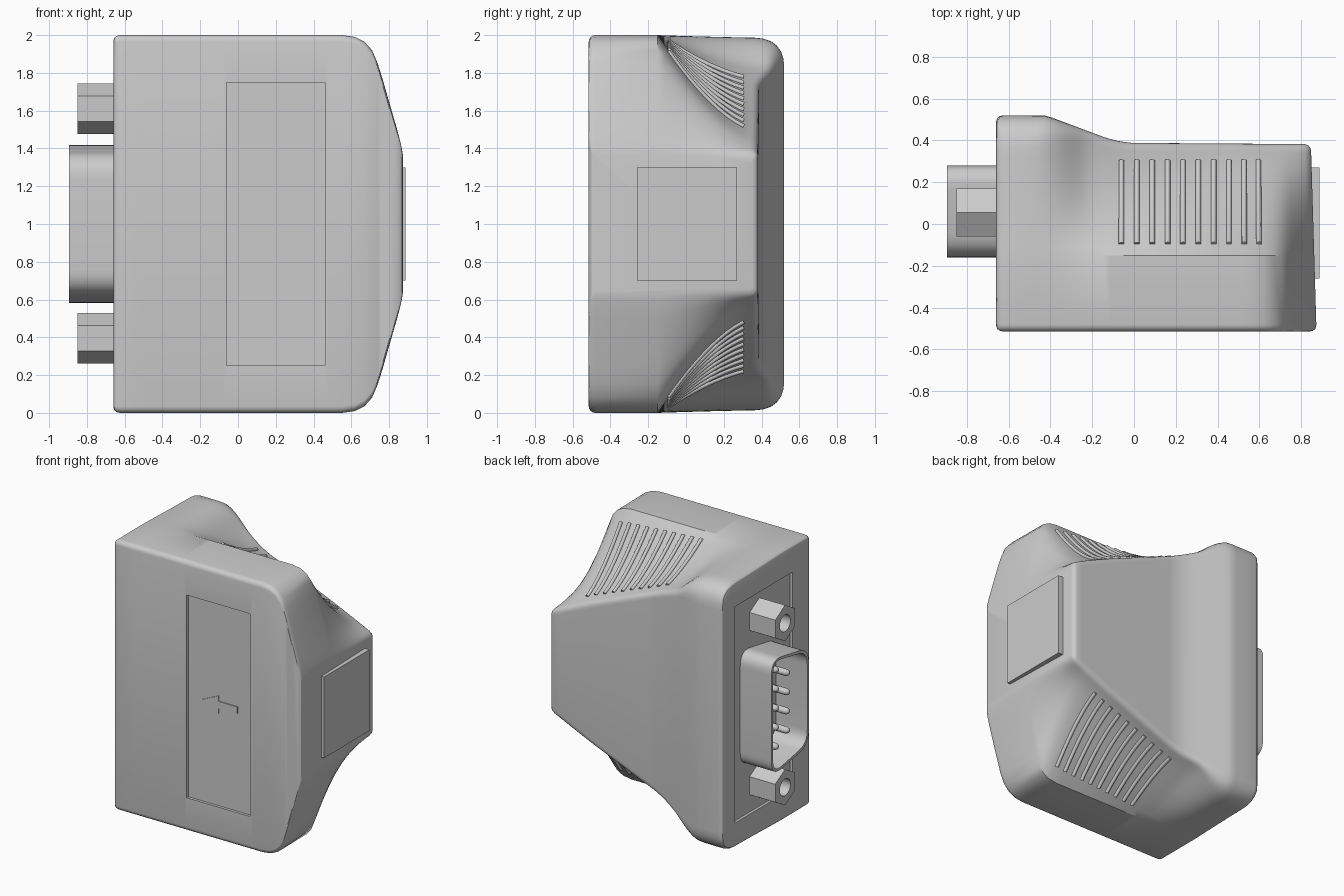
import bpy, bmesh, math
from mathutils import Vector

if "Cube" in bpy.data.objects:
    bpy.data.objects.remove(bpy.data.objects["Cube"])

grey = bpy.data.materials.new("plain_grey")
grey.use_nodes = True
grey.diffuse_color = (0.6, 0.6, 0.6, 1)
grey.node_tree.nodes["Principled BSDF"].inputs["Base Color"].default_value = (0.6, 0.6, 0.6, 1)


def make(name, bm):
    bmesh.ops.recalc_face_normals(bm, faces=bm.faces)
    me = bpy.data.meshes.new(name)
    bm.to_mesh(me)
    bm.free()
    ob = bpy.data.objects.new(name, me)
    bpy.context.collection.objects.link(ob)
    me.materials.append(grey)
    return ob


def activate(ob):
    bpy.ops.object.select_all(action='DESELECT')
    ob.select_set(True)
    bpy.context.view_layer.objects.active = ob


def smooth(ob, angle=30):
    activate(ob)
    bpy.ops.object.shade_smooth_by_angle(angle=math.radians(angle))


def loft(name, loops, caps=True):
    """Skin a list of closed loops that have equal point counts."""
    bm = bmesh.new()
    rings = [[bm.verts.new(p) for p in loop] for loop in loops]
    n = len(rings[0])
    pairs = list(zip(rings, rings[1:]))
    if caps:
        bm.faces.new(rings[0])
        bm.faces.new(rings[-1])
    else:
        pairs.append((rings[-1], rings[0]))
    for a, b in pairs:
        for i in range(n):
            j = (i + 1) % n
            bm.faces.new((a[i], a[j], b[j], b[i]))
    return make(name, bm)


def box(name, lo, hi):
    loop = [(lo[1], lo[2]), (hi[1], lo[2]), (hi[1], hi[2]), (lo[1], hi[2])]
    return loft(name, [[(x, y, z) for y, z in loop] for x in (lo[0], hi[0])])


def cut(ob, cutter):
    m = ob.modifiers.new("cut", 'BOOLEAN')
    m.operation, m.solver, m.object = 'DIFFERENCE', 'EXACT', cutter
    activate(ob)
    bpy.ops.object.modifier_apply(modifier="cut")
    bpy.data.objects.remove(cutter)


def lerp_table(table, x):
    if x <= table[0][0]:
        return table[0][1]
    for (x0, v0), (x1, v1) in zip(table, table[1:]):
        if x <= x1:
            return v0 + (v1 - v0) * (x - x0) / (x1 - x0)
    return table[-1][1]


# Housing rules: all heights are half widths around z = 1
FRONT, STEP = -0.515, -0.15
OUTLINE = [(0.55, 1), (0.62, 0.99), (0.67, 0.965), (0.71, 0.92),
           (0.74, 0.85), (0.765, 0.77), (0.872, 0.4)]
BACK = [(-0.43, 0.52), (-0.4, 0.512), (-0.15, 0.418), (-0.09, 0.4), (-0.02, 0.388), (0.87, 0.382)]


def widths(x):
    low = lerp_table(OUTLINE, x)
    s = min(max((x + 0.5) / 0.3, 0), 1)
    s = s * s * (3 - 2 * s)
    top = 0.985 + (0.38 + 0.41 * (0.87 - x) - 0.985) * s
    return low, min(low, top), s


def flank(x, y):
    low, top, _ = widths(x)
    t = min(max((y - STEP) / (lerp_table(BACK, x) - STEP), 0), 1)
    return low + (top - low) * (1 - (1 - t) ** 1.6)


def shear(x, y):
    return x - 0.03 * (y + 0.5) * min(max((x - 0.5) / 0.37, 0), 1)


def section(x, inset):
    low, top, s = widths(x)
    yb = lerp_table(BACK, x)
    r = 0.16 + (0.045 - 0.16) * s
    a, b = Vector((yb, top - r)), Vector((yb - r, flank(x, yb - r)))
    c = Vector((yb, top))
    half = [a * (1 - t) ** 2 + c * 2 * t * (1 - t) + b * t * t for t in (k / 6 for k in range(7))]
    for k in range(1, 13):
        y = b.x + (STEP - b.x) * k / 12
        half.append(Vector((y, flank(x, y))))
    q = 0.035
    for k in range(5):
        ang = math.pi / 2 * k / 4
        half.append(Vector((FRONT + q - q * math.sin(ang), low - q + q * math.cos(ang))))
    half = [Vector((min(max(p.x, FRONT + inset), yb - inset), p.y - inset)) for p in half]
    loop = [(p.x, p.y) for p in half] + [(p.x, -p.y) for p in reversed(half)]
    return [(shear(x, y), y, 1 + z) for y, z in loop]


stations = [(-0.66, 0.03), (-0.655, 0.014), (-0.645, 0.005), (-0.625, 0)]
stations += [(-0.5 + 0.035 * k, 0) for k in range(30)]
stations += [(x, 0) for x, _ in OUTLINE[:-1]]
stations += [(0.8, 0), (0.84, 0), (0.858, 0.005), (0.868, 0.014), (0.873, 0.03)]
body = loft("housing", [section(x, i) for x, i in sorted(stations)])

# Shallow recesses for the label and the connector
cut(body, box("label_cutter", (-0.06, -0.7, 0.25), (0.46, FRONT + 0.02, 1.75)))
cut(body, box("socket_cutter", (-0.8, -0.3, 0.2), (-0.64, 0.37, 1.8)))
smooth(body)

# Direction arrow in the label recess
arrow = [(0.05, 0), (0.19, 0.065), (0.19, 0.025), (0.345, 0.025),
         (0.345, -0.025), (0.19, -0.025), (0.19, -0.065)]
loft("arrow_plate", [[(x, y, 1 + z) for x, z in arrow] for y in (FRONT + 0.013, FRONT + 0.022)])

# Raised pad on the narrow end
box("end_pad", (0.8, -0.26, 0.7), (0.888, 0.27, 1.3))

# Grip ribs following both hollow flanks
for side in (1, -1):
    cu = bpy.data.curves.new("grip_ribs", 'CURVE')
    cu.dimensions = '3D'
    cu.bevel_depth, cu.bevel_resolution, cu.use_fill_caps = 0.013, 2, True
    for i in range(10):
        x = -0.06 + 0.0735 * i
        sp = cu.splines.new('POLY')
        sp.points.add(12)
        for k, p in enumerate(sp.points):
            y = -0.095 + 0.4 * k / 12
            p.co = (shear(x, y), y, 1 + side * (flank(x, y) + 0.003), 1)
        sp.use_smooth = True
    cu.materials.append(grey)
    ob = bpy.data.objects.new("upper_grip_ribs" if side > 0 else "lower_grip_ribs", cu)
    bpy.context.collection.objects.link(ob)


# Connector shell: a rounded trapezoid tube
def d_loop(x, d):
    corners = [(0.28, 0.435), (-0.16, 0.36), (-0.16, -0.36), (0.28, -0.435)]
    pts = [Vector((y - d * math.copysign(1, y), z - d * math.copysign(1, z))) for y, z in corners]
    r, out = 0.12 - d, []
    for i, c in enumerate(pts):
        a = c + (pts[i - 1] - c).normalized() * r
        b = c + (pts[(i + 1) % 4] - c).normalized() * r
        for k in range(9):
            t = k / 8
            e = a * (1 - t) ** 2 + c * 2 * t * (1 - t) + b * t * t
            out.append((x, e.x, 1 + e.y))
    return out


shell = loft("connector_shell", [d_loop(-0.63, 0), d_loop(-0.895, 0),
                                 d_loop(-0.895, 0.02), d_loop(-0.63, 0.02)], caps=False)
smooth(shell)


def ring(x, y, z, r, n):
    # the first point lies straight up, so a hexagon points along z
    return [(x, y + r * math.sin(2 * math.pi * k / n), z + r * math.cos(2 * math.pi * k / n))
            for k in range(n)]


# Two staggered rows of pins
for count, y in ((5, 0.125), (4, -0.005)):
    for k in range(count):
        z = 1 + 0.142 * (k - (count - 1) / 2)
        pin = loft("pin", [ring(x, y, z, r, 12) for x, r in
                           ((-0.62, 0.024), (-0.82, 0.024), (-0.835, 0.018), (-0.842, 0.008))])
        smooth(pin, 50)

# Hexagonal jack posts with a bored hole
for name, z in (("upper_jack_post", 1.61), ("lower_jack_post", 0.395)):
    post = loft(name, [ring(x, 0.055, z, 0.133, 6) for x in (-0.62, -0.85)])
    cut(post, loft("bore", [ring(x, 0.055, z, 0.062, 24) for x in (-0.7, -0.9)]))
    smooth(post)
